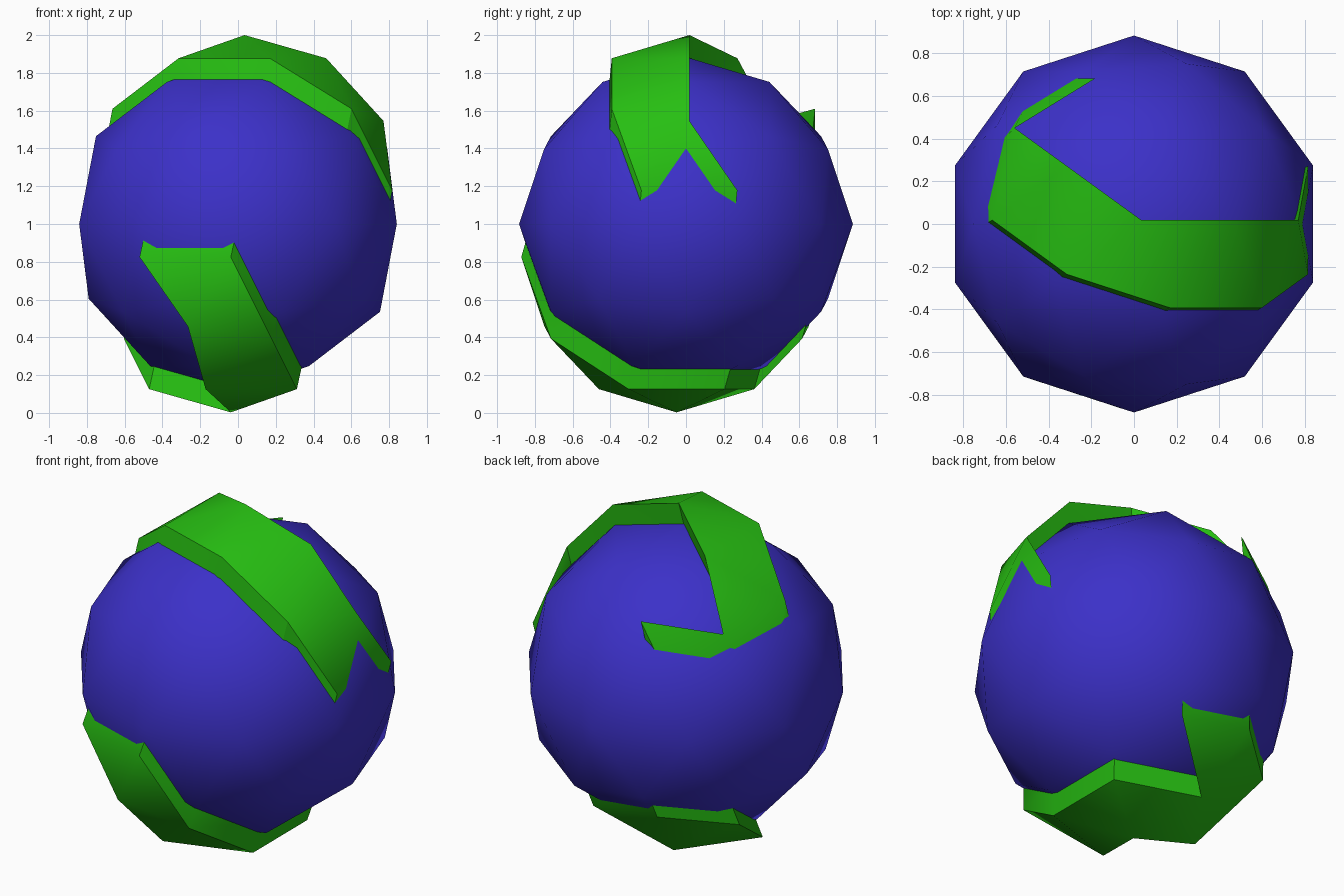
import bpy, bmesh
from math import radians, sin, cos
from mathutils import Vector

if "Cube" in bpy.data.objects:
    bpy.data.objects.remove(bpy.data.objects["Cube"])

R = 0.884
CENTRE = Vector((0, 0, 1))


def material(name, color):
    m = bpy.data.materials.new(name)
    m.diffuse_color = color
    m.use_nodes = True
    m.node_tree.nodes["Principled BSDF"].inputs["Base Color"].default_value = m.diffuse_color
    return m


def finish(bm, name, mat, angle):
    me = bpy.data.meshes.new(name)
    bm.to_mesh(me)
    bm.free()
    ob = bpy.data.objects.new(name, me)
    ob.location = CENTRE
    bpy.context.collection.objects.link(ob)
    me.materials.append(mat)
    bpy.ops.object.select_all(action='DESELECT')
    ob.select_set(True)
    bpy.context.view_layer.objects.active = ob
    bpy.ops.object.shade_smooth_by_angle(angle=radians(angle))
    return ob


blue = material("ocean_blue", (0.045, 0.03, 0.58, 1))
green = material("land_green", (0.02, 0.52, 0.006, 1))

# Ocean: low-poly icosphere
bm = bmesh.new()
bmesh.ops.create_icosphere(bm, subdivisions=2, radius=R)
finish(bm, "ocean_sphere", blue, 60)

# Latitudes of the icosphere rings: pole, mid, vertex, ridge, equator
LAT = {"P": 90, "M": 58.28, "R": 31.72, "V": 26.57, "E": 0}


def point(code, side):
    lat, az = radians(LAT[code[0]]), radians(float(code[1:] or 0))
    return Vector((cos(lat) * cos(az), cos(lat) * sin(az), side * sin(lat)))


def land(name, side, triangles, shift):
    """Lift the chosen sphere triangles out of the ocean as a slab."""
    bm = bmesh.new()
    bmesh.ops.create_icosphere(bm, subdivisions=2, radius=R * 0.93)
    keep = set()
    for tri in triangles:
        mid = sum((point(c, side) for c in tri.split()), Vector()) / 3
        keep.add(min(bm.faces, key=lambda f: (f.calc_center_median().normalized()
                                              - mid.normalized()).length))
    bmesh.ops.delete(bm, geom=[f for f in bm.faces if f not in keep], context='FACES')
    ext = bmesh.ops.extrude_face_region(bm, geom=bm.faces[:], use_keep_orig=True)
    verts = [g for g in ext["geom"] if isinstance(g, bmesh.types.BMVert)]
    bmesh.ops.translate(bm, verts=verts, vec=shift)
    bmesh.ops.recalc_face_normals(bm, faces=bm.faces[:])
    finish(bm, name, green, 30)


# Northern continent
land("north_land", 1, [
    "P M0 M288", "P M288 M216", "P M216 M144", "M0 M288 R324", "M0 V0 R324",
    "V0 R324 E342", "V0 E342 E18", "M216 M144 R180", "M144 V144 R180",
    "V144 R180 E162", "V144 E162 E126", "V144 E126 R108"], (0.035, 0.018, 0.178))

# Southern continent
land("south_land", -1, [
    "P M252 M324", "P M324 M36", "P M36 M108", "P M108 M180", "M108 M180 R144",
    "M108 R144 V108", "M108 V108 R72", "M252 M324 R288", "M252 V252 R288",
    "V252 R288 E270", "V252 E270 E234"], (-0.038, -0.05, -0.175))
